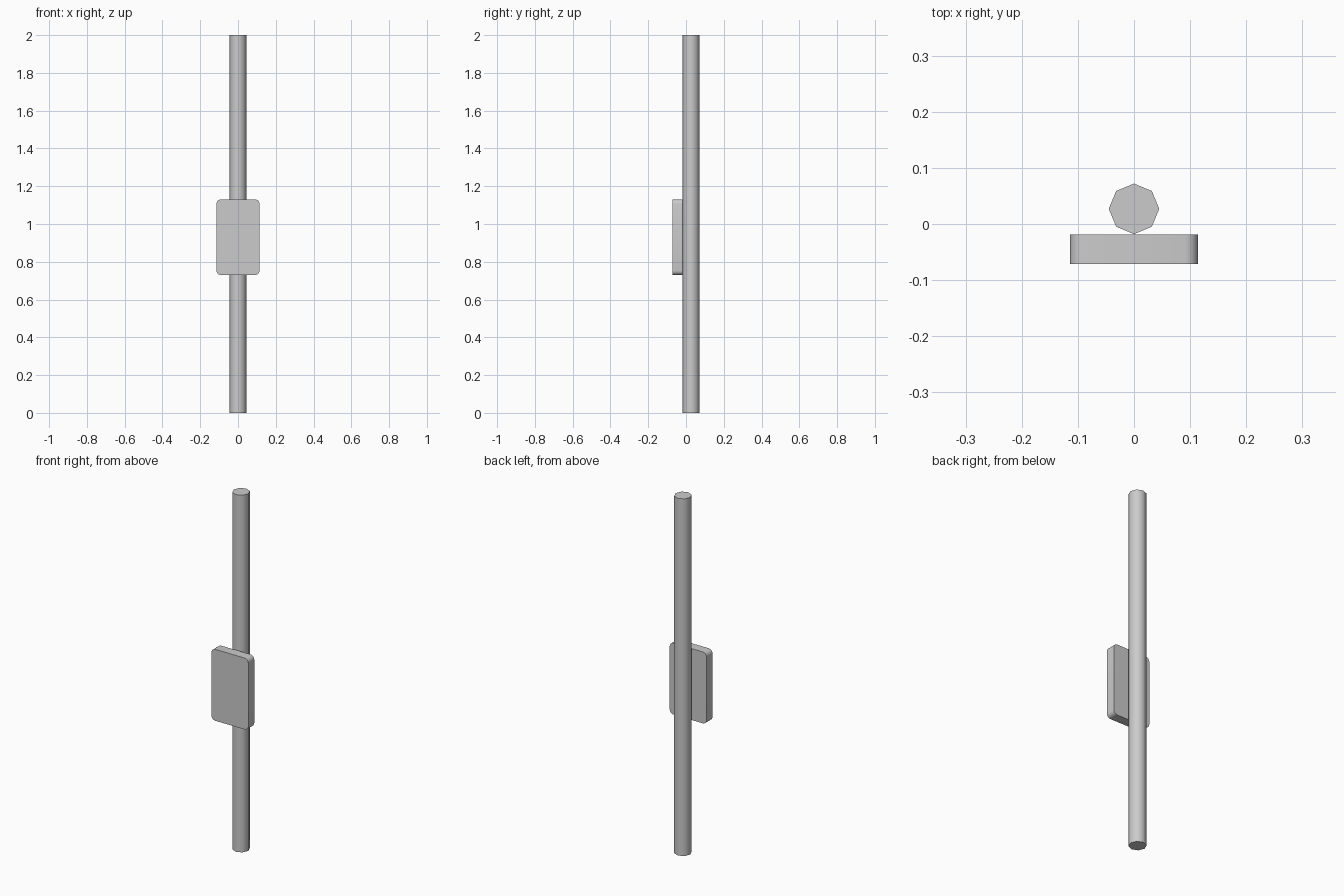
import bpy, bmesh, math

if "Cube" in bpy.data.objects:
    bpy.data.objects.remove(bpy.data.objects["Cube"])

# Pole: eight-sided post with a corner facing front
bpy.ops.mesh.primitive_cylinder_add(vertices=8, radius=0.045, depth=2.0,
                                    location=(0, 0.027, 1.0))
pole = bpy.context.object
pole.name = "pole"
bpy.ops.object.shade_smooth_by_angle(angle=math.radians(50))

# Sign panel: thin box fixed to the front of the pole
bpy.ops.mesh.primitive_cube_add(size=1, location=(0, -0.045, 0.93))
panel = bpy.context.object
panel.name = "sign_panel"
panel.scale = (0.228, 0.053, 0.40)
bpy.ops.object.transform_apply(location=False, rotation=False, scale=True)

# Round the four face corners (edges running front to back)
bm = bmesh.new()
bm.from_mesh(panel.data)
corners = [e for e in bm.edges
           if abs(e.verts[0].co.y - e.verts[1].co.y) > 0.01]
bmesh.ops.bevel(bm, geom=corners, offset=0.023, segments=4, profile=0.5,
                affect='EDGES')
bm.to_mesh(panel.data)
bm.free()
bpy.ops.object.shade_smooth_by_angle(angle=math.radians(40))
